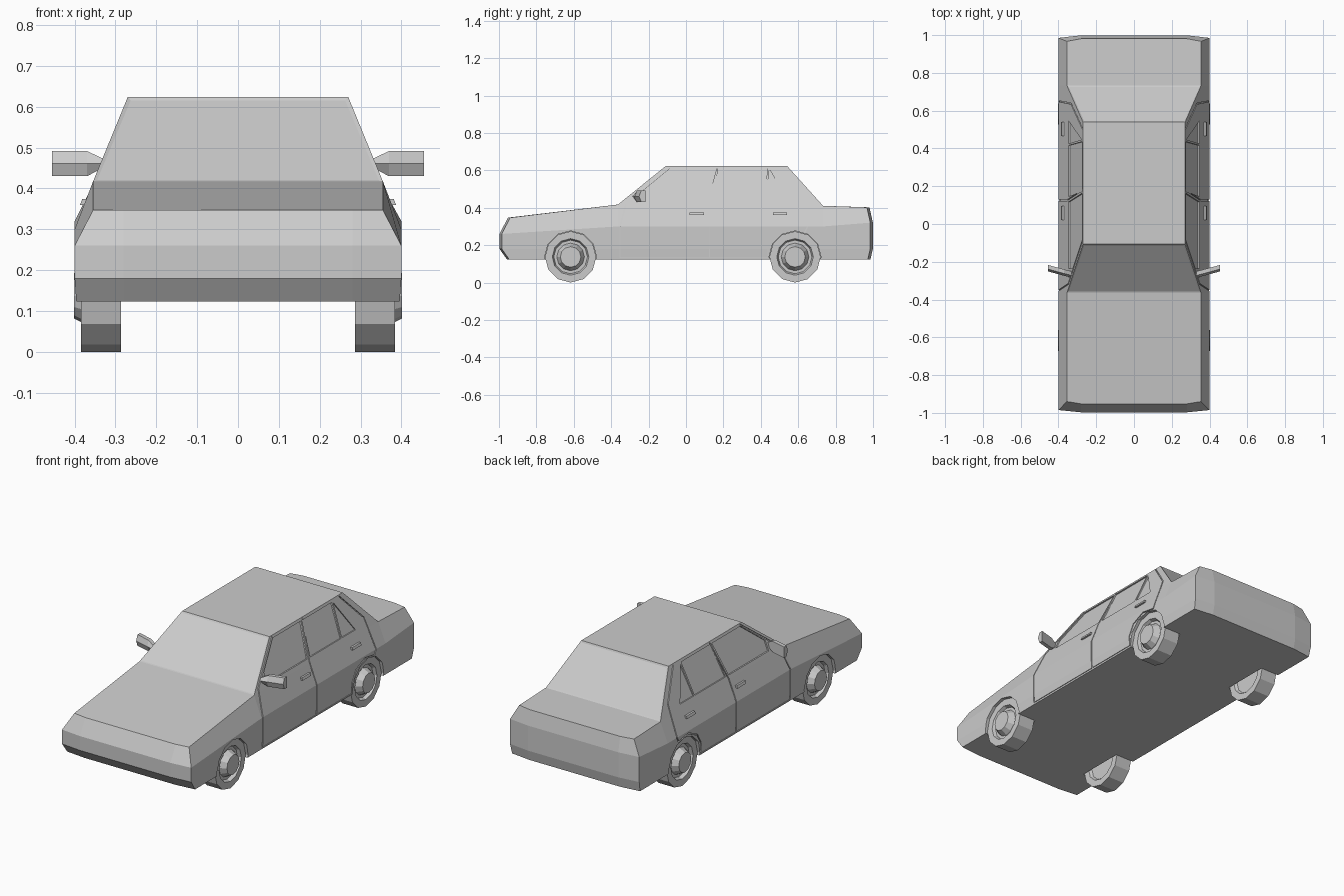
import bpy, bmesh, math
from mathutils import Vector

if "Cube" in bpy.data.objects:
    bpy.data.objects.remove(bpy.data.objects["Cube"], do_unlink=True)

grey = bpy.data.materials.new("plain grey")
grey.use_nodes = True
grey.diffuse_color = (0.6, 0.6, 0.6, 1)
grey.node_tree.nodes["Principled BSDF"].inputs["Base Color"].default_value = grey.diffuse_color


def make(name, bm):
    bmesh.ops.recalc_face_normals(bm, faces=bm.faces)
    mesh = bpy.data.meshes.new(name)
    bm.to_mesh(mesh)
    bm.free()
    mesh.materials.append(grey)
    ob = bpy.data.objects.new(name, mesh)
    bpy.context.collection.objects.link(ob)
    return ob


def side_x(z):
    """Half width of the body side at height z."""
    if z < 0.3:
        return 0.4
    if z < 0.417:
        return 0.4 - (z - 0.3) * 0.385
    return 0.355 - (z - 0.417) * 0.415


def prism(bm, near, far):
    """Solid between two matching outlines."""
    a = [bm.verts.new(p) for p in near]
    b = [bm.verts.new(p) for p in far]
    bm.faces.new(a)
    bm.faces.new(b[::-1])
    for i in range(len(a)):
        j = (i + 1) % len(a)
        bm.faces.new((a[i], b[i], b[j], a[j]))


def on_side(bm, outline, inner, outer):
    """Solid that follows both body sides over a (y, z) outline."""
    for s in (-1, 1):
        prism(bm, [(s * (side_x(z) + inner), y, z) for y, z in outline],
              [(s * (side_x(z) + outer), y, z) for y, z in outline])


def cut(target, name, bm):
    """Subtract a temporary cutter and remove it."""
    cutter = make(name, bm)
    cutter.hide_render = True
    mod = target.modifiers.new(name, "BOOLEAN")
    mod.operation = "DIFFERENCE"
    mod.solver = "EXACT"
    mod.use_self = True
    mod.object = cutter
    bpy.context.view_layer.objects.active = target
    bpy.ops.object.modifier_apply(modifier=name)
    bpy.data.objects.remove(cutter, do_unlink=True)


# Body shell: four stacked rings, each front y, front z, mid z, rear base z, rear y, rear z
COWL, REAR = -0.364, 0.733
levels = [
    (0.396, -0.945, 0.123, 0.123, 0.123, 0.972, 0.123),
    (0.4, -0.985, 0.18, 0.18, 0.18, 0.985, 0.18),
    (0.4, -0.985, 0.26, 0.3, 0.3, 0.985, 0.32),
    (0.355, -0.94, 0.347, 0.417, 0.41, 0.967, 0.402),
]
bm = bmesh.new()
rings = []
for w, yf, zf, zc, zr, yr, zb in levels:
    half = [(0.28, yf - 0.012, zf), (w, yf, zf), (w, COWL, zc),
            (w, REAR, zr), (w, yr, zb), (0.28, yr + 0.014, zb)]
    pts = half + [(-x, y, z) for x, y, z in half[::-1]]
    rings.append([bm.verts.new(p) for p in pts])
for lo, hi in zip(rings, rings[1:]):
    for i in range(12):
        j = (i + 1) % 12
        bm.faces.new((lo[i], lo[j], hi[j], hi[i]))
bm.faces.new(rings[0])
t = rings[-1]
bm.faces.new((t[0], t[1], t[2], t[9], t[10], t[11]))      # bonnet
bm.faces.new((t[3], t[4], t[5], t[6], t[7], t[8]))        # boot lid

# Cabin: roof joined to the belt line
rf, rr, rl, fl = [bm.verts.new(p) for p in (
    (0.27, -0.107, 0.624), (0.27, 0.54, 0.624),
    (-0.27, 0.54, 0.624), (-0.27, -0.107, 0.624))]
bm.faces.new((rf, rr, rl, fl))
bm.faces.new((t[2], t[3], rr, rf))
bm.faces.new((t[9], fl, rl, t[8]))
glass = [bm.faces.new((t[2], rf, fl, t[9])), bm.faces.new((t[3], t[8], rl, rr))]
bmesh.ops.recalc_face_normals(bm, faces=bm.faces)
bmesh.ops.inset_individual(bm, faces=glass, thickness=0.012, depth=-0.003)
body = make("body", bm)

# Wheel arches
AXLES = (-0.617, 0.583)
HUB_Z = 0.137


def circle(r, x, y):
    return [(x, y + r * math.sin(a), HUB_Z - r * math.cos(a))
            for a in (i * math.tau / 12 for i in range(12))]


bm = bmesh.new()
for s in (-1, 1):
    for y in AXLES:
        prism(bm, circle(0.139, s * 0.282, y), circle(0.139, s * 0.46, y))
cut(body, "arch_cutter", bm)

# Side windows
windows = [
    [(-0.235, 0.434), (-0.235, 0.487), (-0.085, 0.61), (0.163, 0.61), (0.117, 0.434)],
    [(0.146, 0.434), (0.172, 0.61), (0.436, 0.61), (0.416, 0.434)],
    [(0.426, 0.434), (0.446, 0.606), (0.545, 0.434)],
]
bm = bmesh.new()
for outline in windows:
    on_side(bm, outline, -0.008, 0.03)
cut(body, "window_cutter", bm)

# Door gaps: narrow grooves along each line
lines = [
    [(-0.09, 0.616), (-0.318, 0.434), (-0.322, 0.417), (-0.352, 0.3), (-0.352, 0.133),
     (0.44, 0.133), (0.438, 0.19), (0.472, 0.25), (0.55, 0.286), (0.636, 0.272),
     (0.65, 0.3), (0.641, 0.417), (0.636, 0.465), (0.505, 0.616)],
    [(0.126, 0.133), (0.126, 0.3), (0.126, 0.417), (0.131, 0.434), (0.18, 0.616)],
]
bm = bmesh.new()
for line in lines:
    for p, q in zip(line, line[1:]):
        p, q = Vector(p), Vector(q)
        d = (q - p).normalized()
        n = Vector((-d.y, d.x)) * 0.003
        p, q = p - d * 0.002, q + d * 0.002
        on_side(bm, [p - n, q - n, q + n, p + n], -0.007, 0.02)
cut(body, "door_gap_cutter", bm)

# Door handles
bm = bmesh.new()
for y in (0.058, 0.503):
    on_side(bm, [(y - 0.038, 0.36), (y + 0.038, 0.36),
                 (y + 0.038, 0.374), (y - 0.038, 0.374)], -0.004, 0.01)
make("door_handles", bm)

# Wheels: (radius, x) profile turned around the axle
profile = [(0.09, 0.302), (0.1, 0.287), (0.137, 0.287), (0.137, 0.384),
           (0.098, 0.384), (0.09, 0.366), (0.074, 0.366), (0.055, 0.402)]
for side, s in (("right", -1), ("left", 1)):
    for end, y in zip(("front", "rear"), AXLES):
        bm = bmesh.new()
        loops = [[bm.verts.new(p) for p in circle(r, s * x, y)] for r, x in profile]
        for a, b in zip(loops, loops[1:]):
            for i in range(12):
                j = (i + 1) % 12
                bm.faces.new((a[i], a[j], b[j], b[i]))
        bm.faces.new(loops[0])
        bm.faces.new(loops[-1])
        make(f"{end}_{side}_wheel", bm)

    # Wing mirror: tapered arm growing into a wedge-fronted housing
    bm = bmesh.new()
    stations = [(0.325, -0.252, 0.453, 0.47), (0.37, -0.24, 0.43, 0.492),
                (0.455, -0.217, 0.43, 0.492)]
    loops = []
    for x, y, lo, hi in stations:
        mid = (lo + hi) / 2
        section = [(y, lo), (y, hi), (y - 0.022, hi), (y - 0.034, mid), (y - 0.022, lo)]
        loops.append([bm.verts.new((s * x, v, z)) for v, z in section])
    for a, b in zip(loops, loops[1:]):
        for i in range(5):
            j = (i + 1) % 5
            bm.faces.new((a[i], a[j], b[j], b[i]))
    bm.faces.new(loops[0])
    bm.faces.new(loops[-1])
    make(f"{side}_mirror", bm)
